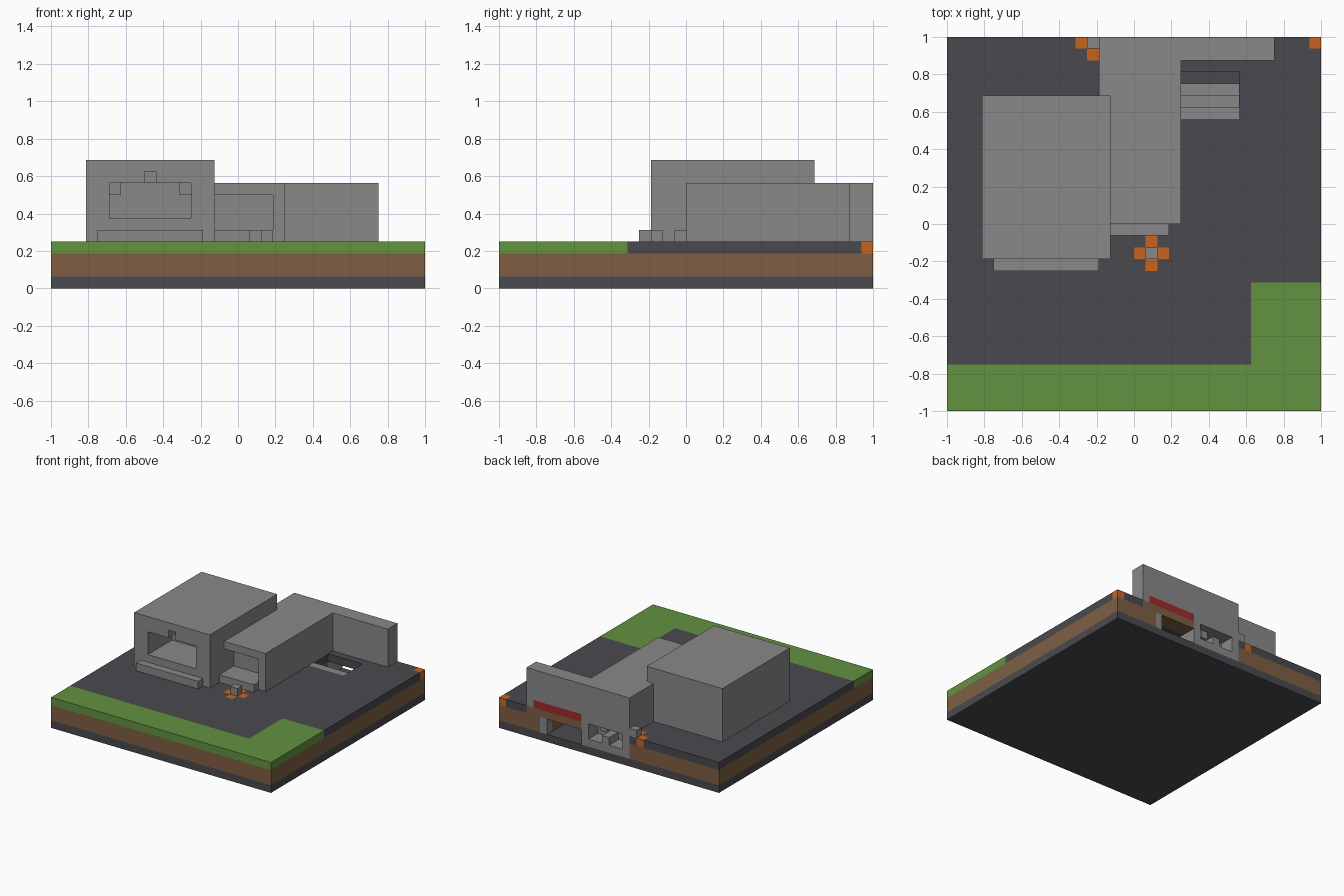
import bpy

old = bpy.data.objects.get("Cube")
if old:
    bpy.data.objects.remove(old, do_unlink=True)

U = 1 / 16  # size of one grid cell


def material(name, rgb):
    lin = [((c / 255 + 0.055) / 1.055) ** 2.4 for c in rgb]
    m = bpy.data.materials.new(name)
    m.use_nodes = True
    m.diffuse_color = (*lin, 1)
    m.node_tree.nodes["Principled BSDF"].inputs["Base Color"].default_value = (*lin, 1)
    return m


concrete = material("concrete grey", (137, 137, 137))
asphalt = material("asphalt dark grey", (74, 73, 79))
soil = material("soil brown", (127, 95, 69))
grass = material("grass green", (98, 146, 64))
orange = material("orange", (200, 100, 33))
red = material("sign red", (160, 42, 42))


def raw_box(name, x, y, z):
    """Box from ranges given in grid cells."""
    verts = [(a * U, b * U, c * U) for a in x for b in y for c in z]
    faces = [(0, 1, 3, 2), (4, 6, 7, 5), (0, 4, 5, 1),
             (2, 3, 7, 6), (0, 2, 6, 4), (1, 5, 7, 3)]
    mesh = bpy.data.meshes.new(name)
    mesh.from_pydata(verts, [], faces)
    obj = bpy.data.objects.new(name, mesh)
    bpy.context.collection.objects.link(obj)
    return obj


def box(name, mat, x, y, z, cuts=()):
    """Coloured box with box-shaped openings cut out of it."""
    obj = raw_box(name, x, y, z)
    obj.data.materials.append(mat)
    for c in cuts:
        cutter = raw_box("cutter", *c)
        cutter.hide_render = True
        mod = obj.modifiers.new("cut", "BOOLEAN")
        mod.operation, mod.solver, mod.object = "DIFFERENCE", "EXACT", cutter
        bpy.context.view_layer.update()
        graph = bpy.context.evaluated_depsgraph_get()
        mesh = bpy.data.meshes.new_from_object(obj.evaluated_get(graph))
        obj.modifiers.clear()
        obj.data = mesh
        bpy.data.objects.remove(cutter, do_unlink=True)
    return obj


# Ground layers, with the stairwell and basement cut out
box("bedrock_slab", asphalt, (-16, 16), (-16, 16), (0, 1))
deep = (0, 5)
box("soil_layer", soil, (-16, 16), (-16, 16), (1, 3), [
    ((-3, 4), (13, 17), deep), ((4, 9), (9, 17), deep), ((9, 10), (15, 17), deep)])

# Flush orange markers: a cross by the shop front, a part cross at the back, a corner
markers = [(0, -3), (2, -3), (1, -4), (1, -2), (-5, 15), (-4, 14), (15, 15)]
holes = [((i, i + (2 if i == 15 else 1)), (j, j + (2 if j == 15 else 1)), deep)
         for i, j in markers]
for i, j in markers:
    box("orange_marker", orange, (i, i + 1), (j, j + 1), (3, 4))
for i, j in [(1, -3), (-4, 15)]:
    box("marker_post", concrete, (i, i + 1), (j, j + 1), (4, 5))

box("pavement", asphalt, (-16, 16), (-12, 16), (3, 4), holes + [
    ((10, 17), (-13, -5), deep), ((4, 9), (9, 13), deep),
    ((4, 12), (14, 17), deep), ((-3, 4), (13, 17), deep)])
box("front_lawn", grass, (-16, 16), (-16, -12), (3, 4))
box("side_lawn", grass, (10, 16), (-12, -5), (3, 4))

# Basement: stairs, doorway and a windowed wall
for k in range(3):
    box("stair_step", concrete, (4, 9), (9 + k, 10 + k), (1, 4 - k))
box("door_lintel", soil, (4, 12), (14, 16), (3, 4))
box("door_post", concrete, (9, 10), (15, 16), (1, 3))
box("basement_wall", concrete, (-3, 4), (13, 16), (1, 4), [((-2, 3), (14, 17), (2, 5))])
box("basement_counter", concrete, (0, 1), (14, 16), (2, 3))
box("basement_shelf", concrete, (1, 2), (14, 15), (3, 4))

# Large building with a wide shop window and ledge
box("main_building", concrete, (-13, -2), (-3, 11), (4, 11), [
    ((-11, -4), (-4, 2), (6, 9)), ((-8, -7), (-4, -1), (8, 10))])
for i in (-11, -5):
    box("window_corner_block", concrete, (i, i + 1), (1, 2), (8, 9))
box("main_ledge", concrete, (-12, -3), (-4, -3), (4, 5))

# Long lower building with its own window, and the back wing
box("long_building", concrete, (-3, 4), (0, 16), (4, 9), [((-2, 3), (-1, 2), (5, 8))])
box("long_building_ledge", concrete, (-2, 3), (-1, 0), (4, 5))
box("back_wing", concrete, (4, 12), (14, 16), (4, 9), [((4, 11), (15, 17), (3, 5))])
box("red_sign", red, (4, 11), (15, 16), (4, 5))
